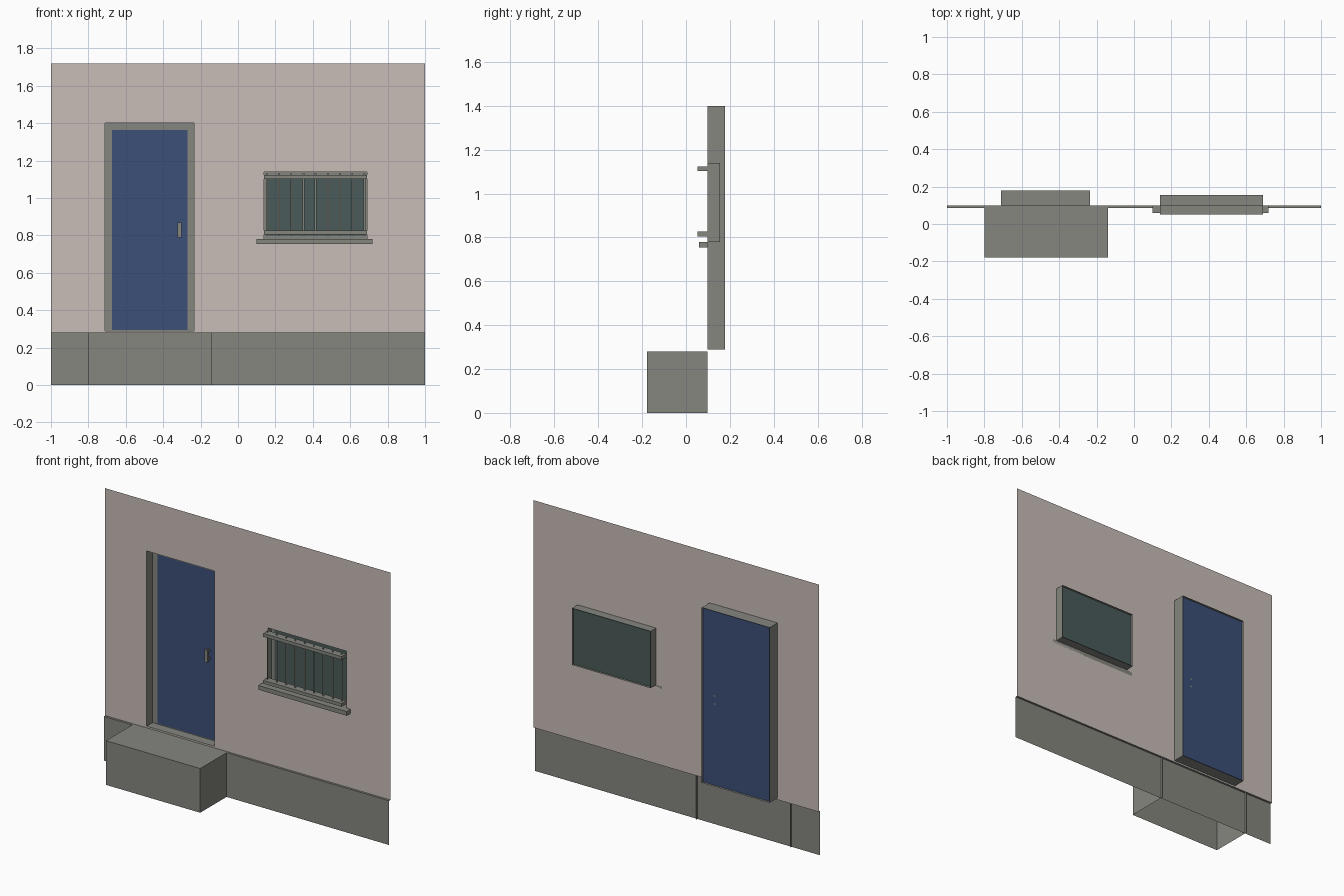
import bpy
import bmesh

cube = bpy.data.objects.get("Cube")
if cube:
    bpy.data.objects.remove(cube, do_unlink=True)


def material(name, rgb):
    mat = bpy.data.materials.new(name)
    mat.use_nodes = True
    mat.diffuse_color = (*rgb, 1)
    mat.node_tree.nodes["Principled BSDF"].inputs["Base Color"].default_value = (*rgb, 1)
    return mat


PLASTER = material("plaster", (0.58, 0.51, 0.475))
STONE = material("grey_stone", (0.235, 0.238, 0.212))
BLUE = material("door_blue", (0.046, 0.08, 0.185))
GLASS = material("dark_glass", (0.068, 0.105, 0.1))

# Depths of the main planes
WALL_Y, PLINTH_Y, PLINTH_TOP = 0.099, 0.085, 0.28
DOOR = (-0.71, -0.235, 0.29, 1.40)
WINDOW = (0.14, 0.69, 0.78, 1.14)


def finish(name, bm, mat):
    mesh = bpy.data.meshes.new(name)
    bm.to_mesh(mesh)
    bm.free()
    mesh.materials.append(mat)
    obj = bpy.data.objects.new(name, mesh)
    bpy.context.collection.objects.link(obj)
    return obj


def box(name, x, y, z, mat, open_sides=()):
    """Box from ranges; open_sides lists (axis, sign) of faces to leave out."""
    bm = bmesh.new()
    bmesh.ops.create_cube(bm, size=1)
    drop = [f for f in bm.faces
            if any(f.normal[axis] * sign > 0.5 for axis, sign in open_sides)]
    bmesh.ops.delete(bm, geom=drop, context='FACES')
    for v in bm.verts:
        for axis, (low, high) in enumerate((x, y, z)):
            v.co[axis] = low if v.co[axis] < 0 else high
    return finish(name, bm, mat)


def sheet(name, rect, y, mat, holes=()):
    """Upright sheet facing the front, with rectangular openings."""
    bm = bmesh.new()
    rects = [rect, *holes]
    xs = sorted({v for r in rects for v in r[:2]})
    zs = sorted({v for r in rects for v in r[2:]})
    for x0, x1 in zip(xs, xs[1:]):
        for z0, z1 in zip(zs, zs[1:]):
            cx, cz = (x0 + x1) / 2, (z0 + z1) / 2
            if any(h[0] < cx < h[1] and h[2] < cz < h[3] for h in holes):
                continue
            corners = ((x0, z0), (x1, z0), (x1, z1), (x0, z1))
            bm.faces.new([bm.verts.new((px, y, pz)) for px, pz in corners])
    bmesh.ops.remove_doubles(bm, verts=bm.verts, dist=0.0001)
    return finish(name, bm, mat)


def recess(name, rect, depth, border, bottom_border, panel_mat):
    """Open reveal behind the wall, closed by a panel with a trim border."""
    x0, x1, z0, z1 = rect
    back = WALL_Y + depth
    box(name + "_reveal", (x0, x1), (WALL_Y, back), (z0, z1), STONE,
        open_sides=((1, -1), (1, 1)))
    sheet(name + "_panel", rect, back - 0.015, panel_mat)
    inner = (x0 + border, x1 - border, z0 + bottom_border, z1 - border)
    sheet(name + "_border", rect, back - 0.019, STONE, [inner])


# Wall with its two openings
sheet("wall", (-1, 1, PLINTH_TOP, 1.72), WALL_Y, PLASTER, [DOOR, WINDOW])

# Plinth: front sheet and narrow top ledge
box("plinth", (-1, 1), (PLINTH_Y, WALL_Y), (0, PLINTH_TOP), STONE,
    open_sides=((0, -1), (0, 1), (1, 1), (2, -1)))

# Entrance step, open underneath and at the back
box("step", (-0.80, -0.14), (-0.178, WALL_Y), (0, PLINTH_TOP), STONE,
    open_sides=((1, 1), (2, -1)))

# Door and window
recess("door", DOOR, 0.079, 0.036, 0.004, BLUE)
recess("window", WINDOW, 0.056, 0.02, 0.02, GLASS)

# Door handle with two stems
box("door_handle", (-0.324, -0.303), (0.125, 0.138), (0.79, 0.87), STONE)
for label, z in (("lower", 0.80), ("upper", 0.85)):
    box("handle_stem_" + label, (-0.32, -0.307), (0.138, 0.163), (z, z + 0.01), STONE)

# Window sill
box("window_sill", (0.10, 0.72), (0.06, WALL_Y), (0.753, 0.78), STONE)

# Window grille: two rails and nine flat upright bars
for label, z in (("lower", 0.805), ("upper", 1.102)):
    box("grille_rail_" + label, (0.14, 0.69), (0.052, WALL_Y), (z, z + 0.021), STONE)
BARS = 9
for i in range(BARS):
    x = 0.154 + i * 0.522 / (BARS - 1)
    sheet(f"grille_bar_{i + 1}", (x - 0.005, x + 0.005, 0.80, 1.13), 0.075, STONE)
